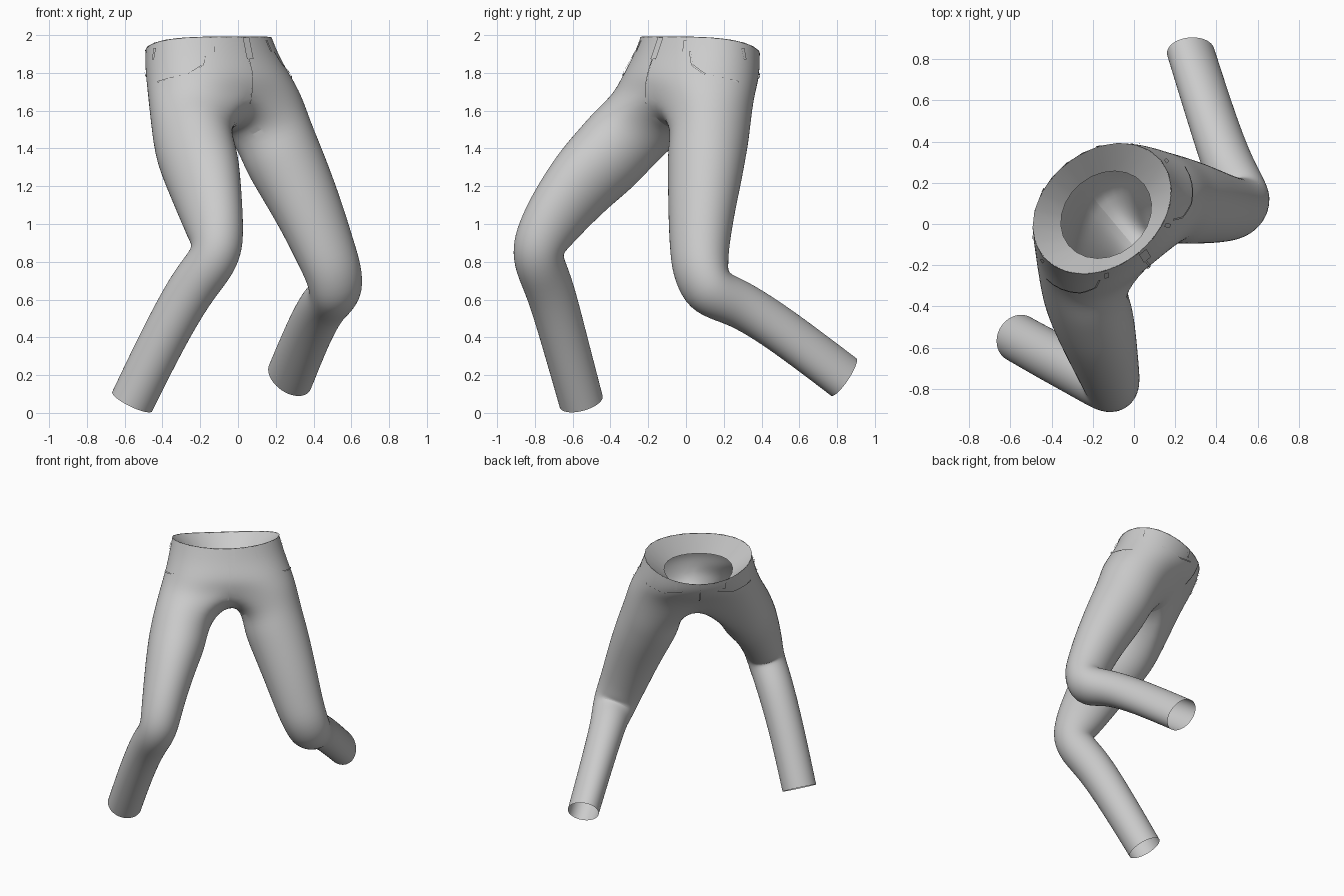
import bpy, bmesh, math
from mathutils import Vector
from mathutils.bvhtree import BVHTree

cube = bpy.data.objects.get("Cube")
if cube:
    bpy.data.objects.remove(cube)

FRONT = Vector((0.63, -0.78, 0)).normalized()   # direction the hips face
LEFT = Vector((-FRONT.y, FRONT.x, 0))
UP = Vector((0, 0, 1))
HALF, CROTCH = 12, 5                            # ring segments per hip half, crotch points

denim = bpy.data.materials.new("grey_denim")
denim.use_nodes = True
grey = (0.6, 0.6, 0.6, 1)
denim.diffuse_color = grey
denim.node_tree.nodes["Principled BSDF"].inputs["Base Color"].default_value = grey


def finish(bm, name, levels=0):
    mesh = bpy.data.meshes.new(name)
    bm.to_mesh(mesh)
    bm.free()
    ob = bpy.data.objects.new(name, mesh)
    bpy.context.collection.objects.link(ob)
    mesh.materials.append(denim)
    if levels:
        mod = ob.modifiers.new("smooth", 'SUBSURF')
        mod.levels = mod.render_levels = levels
    bpy.ops.object.select_all(action='DESELECT')
    ob.select_set(True)
    bpy.context.view_layer.objects.active = ob
    bpy.ops.object.shade_smooth_by_angle(angle=math.radians(50))
    return ob


def hip_ring(bm, centre, side, depth, tilt, pinch=0):
    """Tilted oval; pinch draws in the centre front and centre back."""
    ring = []
    for i in range(2 * HALF):
        a = math.pi * i / HALF
        s, c = math.sin(a), math.cos(a)
        p = Vector(centre) + LEFT * side * s + FRONT * (depth * c - pinch * c ** 5)
        ring.append(bm.verts.new(p + UP * tilt * (c + 0.5 * s * s)))
    return ring


def bridge(bm, a, b):
    for i in range(len(a)):
        j = (i + 1) % len(a)
        bm.faces.new((a[i], a[j], b[j], b[i]))


def leg(bm, start, sign, path):
    """Tube from the hip opening along path points (x, y, z, width radius, depth radius)."""
    pts = [Vector(p[:3]) for p in path]
    ring = start
    for k, p in enumerate(path):
        before = (pts[k] - pts[k - 1]).normalized() if k else Vector()
        after = (pts[k + 1] - pts[k]).normalized() if k + 1 < len(pts) else Vector()
        t = (before + after).normalized()
        u = (FRONT - t * FRONT.dot(t)).normalized()
        v = u.cross(t)
        if v.dot(LEFT) * sign < 0:
            v = -v
        new = []
        for i in range(len(start)):
            a = 2 * math.pi * i / len(start) - math.radians(30)
            new.append(bm.verts.new(pts[k] + u * p[4] * math.cos(a) + v * p[3] * math.sin(a)))
        bridge(bm, ring, new)
        ring = new


# Trousers: hips, crotch and both legs as one open surface
bm = bmesh.new()
WAIST = ((-0.155, 0.075, 1.927), 0.37, 0.28, 0.066)
hips = [WAIST,
        ((-0.135, 0.055, 1.84), 0.395, 0.3, 0.045, 0.01),
        ((-0.1, 0.02, 1.75), 0.425, 0.325, 0.03, 0.035),
        ((-0.07, -0.015, 1.66), 0.46, 0.32, 0.03, 0.085)]
rings = [hip_ring(bm, *h) for h in hips]
for a, b in zip(rings, rings[1:]):
    bridge(bm, a, b)
low = rings[-1]
crotch = []
for j in range(1, CROTCH + 1):
    a = math.pi * j / (CROTCH + 1)
    p = Vector((-0.065, -0.015, 1.66)) - FRONT * 0.205 * math.cos(a) - UP * 0.135 * math.sin(a)
    crotch.append(bm.verts.new(p))
left_start = low[:HALF + 1] + crotch
right_start = [low[-i % (2 * HALF)] for i in range(HALF + 1)] + crotch
leg(bm, left_start, 1, [
    (0.185, 0.13, 1.49, 0.205, 0.215),
    (0.225, 0.11, 1.38, 0.215, 0.21), (0.29, 0.10, 1.25, 0.205, 0.197),
    (0.385, 0.08, 1.05, 0.186, 0.172), (0.465, 0.07, 0.85, 0.168, 0.152),
    (0.507, 0.08, 0.74, 0.158, 0.147), (0.522, 0.12, 0.645, 0.15, 0.142),
    (0.49, 0.21, 0.605, 0.132, 0.13), (0.45, 0.30, 0.57, 0.122, 0.13),
    (0.38, 0.50, 0.445, 0.113, 0.13), (0.275, 0.835, 0.19, 0.106, 0.135)])
leg(bm, right_start, -1, [
    (-0.25, -0.32, 1.465, 0.197, 0.225),
    (-0.21, -0.425, 1.345, 0.2, 0.224), (-0.18, -0.535, 1.24, 0.18, 0.215),
    (-0.142, -0.667, 1.075, 0.155, 0.187), (-0.115, -0.755, 0.94, 0.14, 0.158),
    (-0.112, -0.785, 0.86, 0.132, 0.143), (-0.15, -0.775, 0.78, 0.13, 0.137),
    (-0.25, -0.72, 0.66, 0.128, 0.132), (-0.40, -0.645, 0.39, 0.122, 0.125),
    (-0.56, -0.555, 0.06, 0.12, 0.12)])
bmesh.ops.recalc_face_normals(bm, faces=bm.faces)
trousers = finish(bm, "trousers", 2)

# Inner waist lining sloping down into the hips
bm = bmesh.new()
bridge(bm, hip_ring(bm, *WAIST), hip_ring(bm, (-0.135, 0.045, 1.81), 0.235, 0.195, 0.05))
finish(bm, "waist_lining")

# Thin seams and loops laid on the hip surface
surface = BVHTree.FromObject(trousers, bpy.context.evaluated_depsgraph_get())


def seam(name, points, width=0.01, lift=0.007):
    """Ribbon through (angle from front in degrees, height) points."""
    bm = bmesh.new()
    path = []
    for (a0, z0), (a1, z1) in zip(points, points[1:]):
        path += [(a0 + (a1 - a0) * s / 4, z0 + (z1 - z0) * s / 4) for s in range(4)]
    path.append(points[-1])
    hits = []
    for angle, z in path:
        a = math.radians(angle)
        out = LEFT * math.sin(a) + FRONT * math.cos(a)
        origin = Vector((-0.12, 0.04, z)) + out * 0.9
        hit, normal, _, _ = surface.ray_cast(origin, -out)
        if hit:
            hits.append((hit, normal if normal.dot(out) > 0 else -normal))
    rows = []
    for k, (p, n) in enumerate(hits):
        t = hits[min(k + 1, len(hits) - 1)][0] - hits[max(k - 1, 0)][0]
        side = t.cross(n).normalized() * width / 2
        rows.append([bm.verts.new(p + n * lift + side), bm.verts.new(p + n * lift - side)])
    for a, b in zip(rows, rows[1:]):
        bm.faces.new((a[0], a[1], b[1], b[0]))
    bmesh.ops.recalc_face_normals(bm, faces=bm.faces)
    finish(bm, name)


seam("fly_seam", [(0, 1.98), (0, 1.8), (-3, 1.64)])
seam("fly_flap", [(4, 1.985), (2, 1.87)], 0.045, 0.009)
seam("back_centre_seam", [(180, 1.855), (180, 1.7)])
for name, s in (("left", 1), ("right", -1)):
    seam(name + "_front_pocket", [(s * 48, 1.91), (s * 50, 1.84), (s * 60, 1.79), (s * 84, 1.75)])
    seam(name + "_back_pocket", [(s * 112, 1.8), (s * 135, 1.77), (s * 158, 1.8)])
    for place, a, z in (("front", 42, 1.97), ("side", 95, 1.93), ("back", 150, 1.87)):
        seam(f"{name}_{place}_belt_loop", [(s * a, z), (s * a, z - 0.06)], 0.02)
